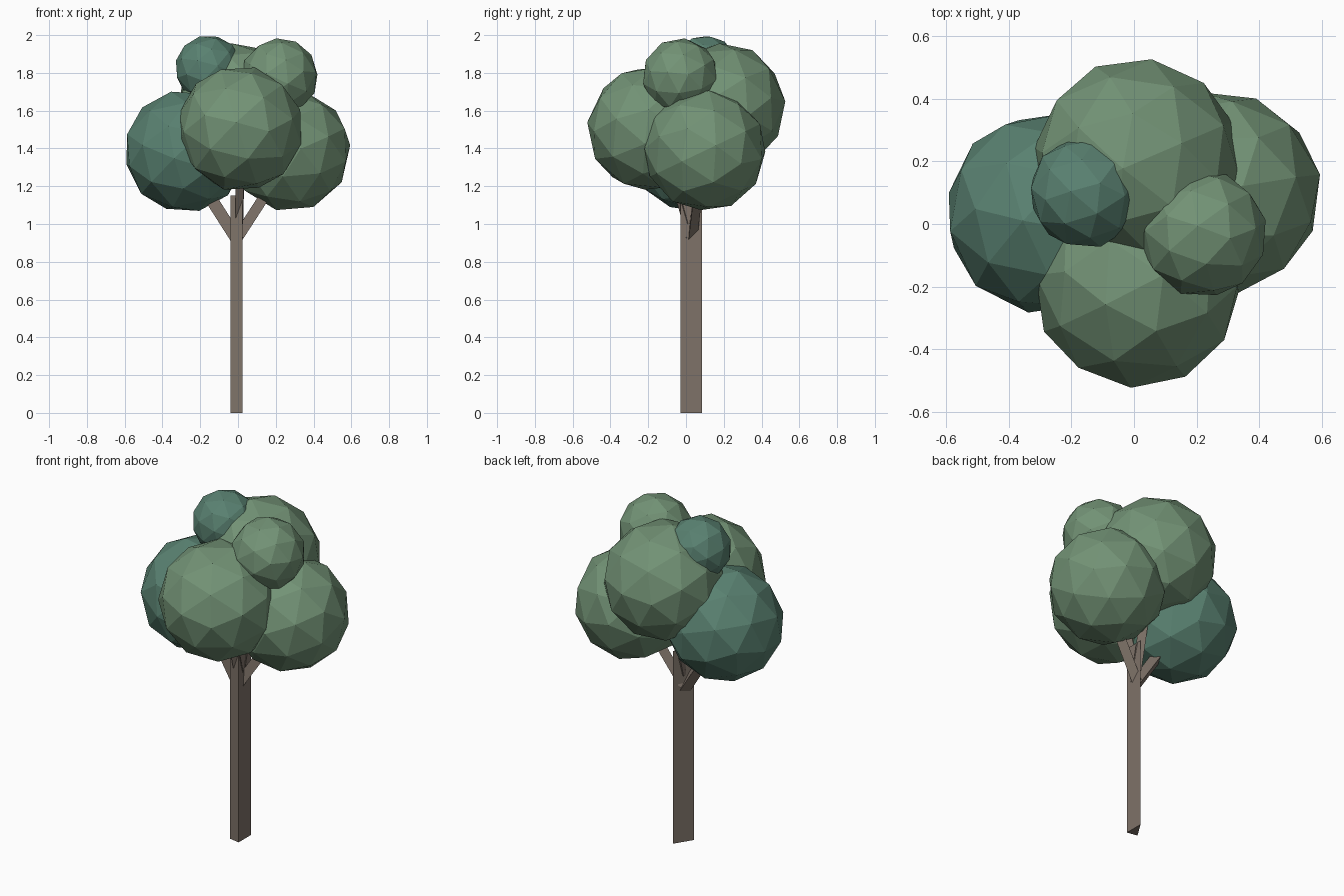
import bpy, bmesh
from mathutils import Vector, Euler

if "Cube" in bpy.data.objects:
    bpy.data.objects.remove(bpy.data.objects["Cube"])


def material(name, rgb):
    m = bpy.data.materials.new(name)
    m.diffuse_color = (*rgb, 1)
    m.use_nodes = True
    m.node_tree.nodes["Principled BSDF"].inputs["Base Color"].default_value = m.diffuse_color
    return m


GREEN = material("leaf_green", (0.17, 0.29, 0.18))
TEAL = material("leaf_teal", (0.10, 0.22, 0.165))
BARK = material("bark", (0.21, 0.17, 0.14))


def add_object(name, bm, mat):
    bmesh.ops.recalc_face_normals(bm, faces=bm.faces)
    mesh = bpy.data.meshes.new(name)
    bm.to_mesh(mesh)
    bm.free()
    mesh.materials.append(mat)
    ob = bpy.data.objects.new(name, mesh)
    bpy.context.collection.objects.link(ob)
    return ob


def leaf_clump(name, centre, radius, rot, mat):
    bm = bmesh.new()
    bmesh.ops.create_icosphere(bm, subdivisions=2, radius=radius)
    ob = add_object(name, bm, mat)
    ob.location = centre
    ob.rotation_euler = Euler(rot)


def prism(name, bottom, top, mat):
    # Closed prism between two matching rings of points
    bm = bmesh.new()
    lo = [bm.verts.new(p) for p in bottom]
    hi = [bm.verts.new(p) for p in top]
    n = len(lo)
    bm.faces.new(lo)
    bm.faces.new(hi)
    for i in range(n):
        j = (i + 1) % n
        bm.faces.new((lo[i], lo[j], hi[j], hi[i]))
    add_object(name, bm, mat)


def branch(name, start, end, side, width):
    # Thin three-sided stick
    a, b = Vector(start), Vector(end)
    d = (b - a).normalized()
    u = d.cross(Vector(side)).normalized()
    v = d.cross(u)
    ring = [u * width * 0.5 + v * width * 0.3, u * -width * 0.5 + v * width * 0.3,
            v * -width * 0.55]
    prism(name, [a + r for r in ring], [b + r for r in ring], BARK)


# Three-sided trunk
section = [(0.025, -0.03), (0.025, 0.085), (-0.04, -0.018)]
prism("trunk", [(x, y, 0) for x, y in section], [(x, y, 1.15) for x, y in section], BARK)

# Branches reaching into the foliage
branch("left_branch", (0.0, 0.02, 0.91), (-0.23, 0.04, 1.27), (0, 1, 0), 0.065)
branch("right_branch", (0.0, 0.03, 0.93), (0.22, 0.07, 1.27), (0, 1, 0), 0.055)
branch("back_branch", (0.0, 0.02, 1.0), (0.01, 0.13, 1.45), (1, 0, 0), 0.05)
branch("front_branch", (0.0, 0.01, 1.0), (0.005, -0.09, 1.35), (1, 0, 0), 0.05)

# Faceted foliage clumps
leaf_clump("left_foliage", (-0.28, 0.035, 1.385), 0.325, (0.3, 0.2, 0.5), TEAL)
leaf_clump("right_foliage", (0.275, 0.10, 1.39), 0.325, (0.2, -0.4, 1.1), GREEN)
leaf_clump("front_foliage", (0.01, -0.19, 1.505), 0.335, (0.5, 0.1, 0.2), GREEN)
leaf_clump("back_foliage", (0.01, 0.195, 1.625), 0.335, (-0.4, 0.3, 0.7), GREEN)
leaf_clump("upper_right_foliage", (0.22, -0.03, 1.78), 0.205, (0.2, 0.4, 0.3), GREEN)
leaf_clump("upper_left_foliage", (-0.155, 0.10, 1.82), 0.18, (0.1, 0.3, 0.9), TEAL)
